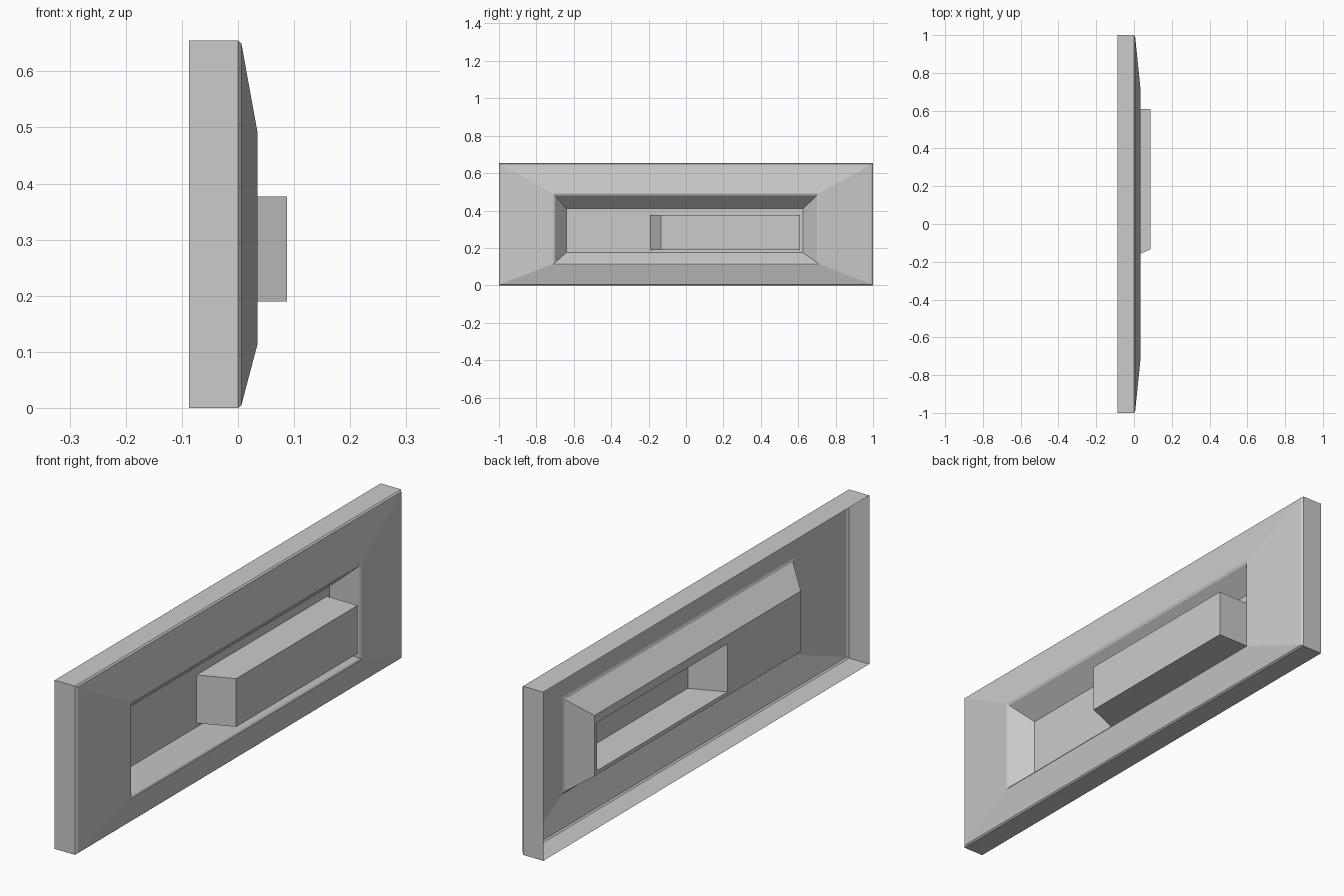
import bpy
import bmesh

cube = bpy.data.objects.get("Cube")
if cube:
    bpy.data.objects.remove(cube, do_unlink=True)

grey = bpy.data.materials.new("light grey plastic")
grey.use_nodes = True
colour = (0.6, 0.6, 0.6, 1)
grey.diffuse_color = colour
grey.node_tree.nodes["Principled BSDF"].inputs["Base Color"].default_value = colour


def shell(name, rings, cap=False):
    """Skin a chain of rectangular rings, each (x, y_min, y_max, z_min, z_max)."""
    bm = bmesh.new()
    loops = [[bm.verts.new((x, y, z)) for y, z in
              ((y0, z0), (y1, z0), (y1, z1), (y0, z1))]
             for x, y0, y1, z0, z1 in rings]
    for a, b in zip(loops, loops[1:]):
        for i in range(4):
            j = (i + 1) % 4
            bm.faces.new((a[i], a[j], b[j], b[i]))
    if cap:
        bm.faces.new(loops[-1])
    mesh = bpy.data.meshes.new(name)
    bm.to_mesh(mesh)
    bm.free()
    mesh.materials.append(grey)
    obj = bpy.data.objects.new(name, mesh)
    bpy.context.collection.objects.link(obj)
    return obj


back, front, floor = -0.087, 0.087, -0.045
slot = (floor, -0.19, 0.61, 0.19, 0.377)

# Hollow cover plate: rim wall, sloped face, recess and slotted floor
shell("cover_plate", [
    (back, -1, 1, 0, 0.655),
    (0.0, -1, 1, 0, 0.655),
    (0.006, -0.993, 0.993, 0.005, 0.65),
    (0.035, -0.71, 0.71, 0.115, 0.49),
    (0.031, -0.70, 0.70, 0.122, 0.48),
    (floor, -0.64, 0.625, 0.175, 0.41),
    slot,
])

# Hollow sliding toggle with one slanted end, open at the back
shell("toggle", [slot, (front, -0.135, 0.61, 0.19, 0.377)], cap=True)
